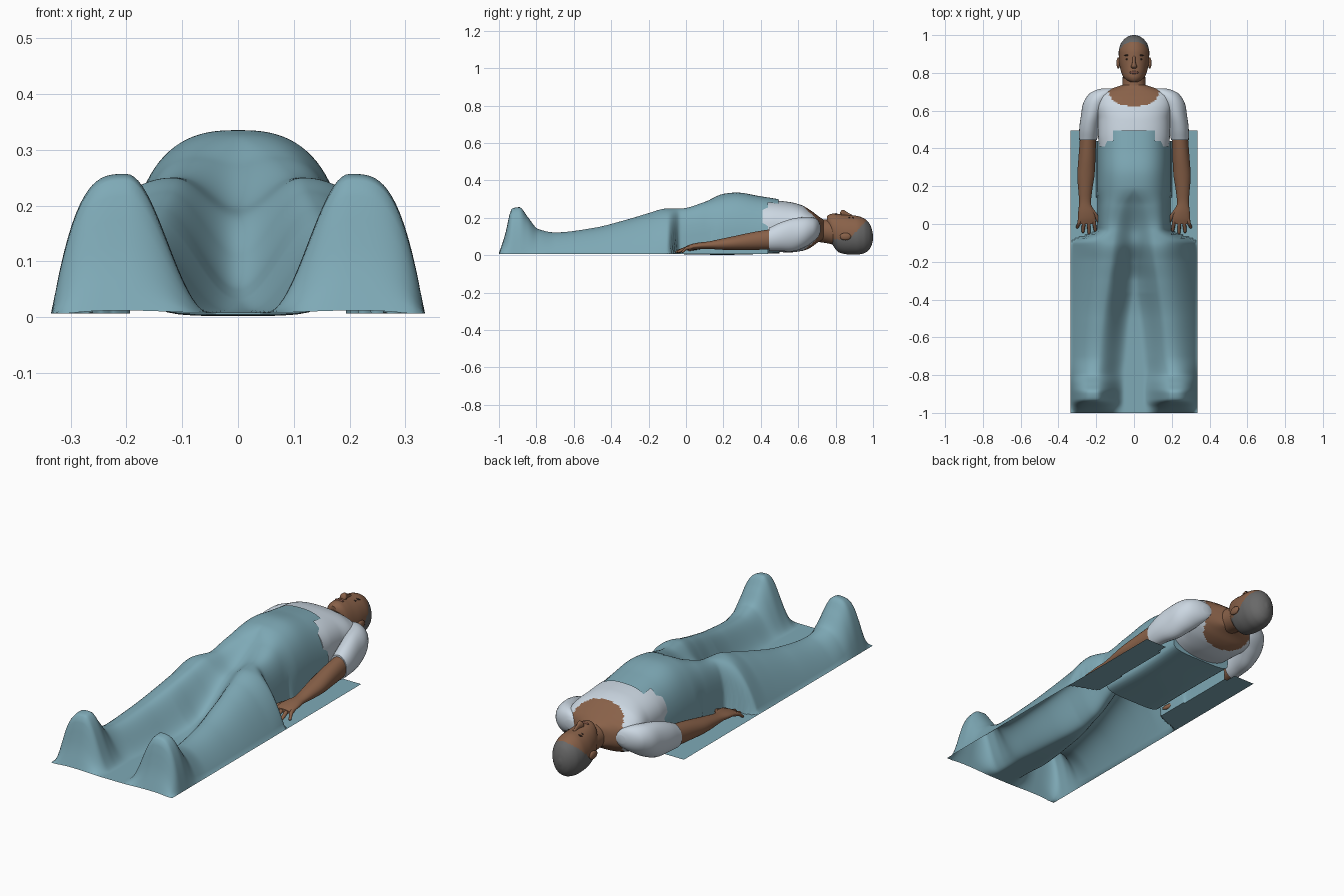
import bpy, bmesh, math
from mathutils import Matrix

if "Cube" in bpy.data.objects:
    bpy.data.objects.remove(bpy.data.objects["Cube"], do_unlink=True)

made = []


def material(name, rgb):
    mat = bpy.data.materials.new(name)
    mat.use_nodes = True
    colour = (*rgb, 1)
    mat.diffuse_color = colour
    mat.node_tree.nodes["Principled BSDF"].inputs["Base Color"].default_value = colour
    return mat


blue = material("blanket blue", (.21, .40, .47))
white = material("shirt white", (.60, .68, .76))
skin = material("skin brown", (.25, .12, .066))
grey = material("hair grey", (.14, .14, .14))
lip = material("lip brown", (.18, .075, .05))
dark = material("eye dark", (.06, .035, .025))


def finish(name, bm, mats, rule=None):
    """Turn a bmesh into an object; rule picks a material slot per face centre."""
    bmesh.ops.recalc_face_normals(bm, faces=bm.faces)
    if rule:
        for face in bm.faces:
            face.material_index = int(rule(face.calc_center_median()))
    mesh = bpy.data.meshes.new(name)
    bm.to_mesh(mesh)
    bm.free()
    for mat in mats:
        mesh.materials.append(mat)
    obj = bpy.data.objects.new(name, mesh)
    bpy.context.collection.objects.link(obj)
    made.append(obj)
    return obj


def sample(rows, t):
    """Smooth monotone interpolation of table rows keyed by their first value."""
    def slope(i, k):
        return (rows[i + 1][k] - rows[i][k]) / (rows[i + 1][0] - rows[i][0])

    def tangent(i, k):
        if i == 0:
            return slope(0, k)
        if i == len(rows) - 1:
            return slope(i - 1, k)
        a, b = slope(i - 1, k), slope(i, k)
        return 2 * a * b / (a + b) if a * b > 0 else 0

    i = 0
    while i < len(rows) - 2 and t > rows[i + 1][0]:
        i += 1
    h = rows[i + 1][0] - rows[i][0]
    u = min(1, max(0, (t - rows[i][0]) / h))
    out = []
    for k in range(1, len(rows[0])):
        p, q = rows[i][k], rows[i + 1][k]
        m, n = tangent(i, k) * h, tangent(i + 1, k) * h
        out.append(p + u * m + u * u * (3 * (q - p) - 2 * m - n)
                   + u ** 3 * (2 * (p - q) + m + n))
    return out


def loft(name, rows, mats, rule=None, side=1, steps=24, ring=28, power=2):
    """Closed skin over rings along y; row = (y, x, z, x radius, z radius)."""
    bm = bmesh.new()
    rings = []
    for j in range(steps + 1):
        f = .5 - .5 * math.cos(math.pi * j / steps)
        y = rows[0][0] + f * (rows[-1][0] - rows[0][0])
        x, z, rx, rz = sample(rows, y)
        loop = []
        for k in range(ring):
            a = math.tau * k / ring
            c, s = (math.copysign(abs(v) ** (2 / power), v) for v in (math.cos(a), math.sin(a)))
            loop.append(bm.verts.new((side * (x + rx * c), y, z + rz * s)))
        rings.append(loop)
    for low, high in zip(rings, rings[1:]):
        for k in range(ring):
            n = (k + 1) % ring
            bm.faces.new((low[k], low[n], high[n], high[k]))
    bm.faces.new(rings[0])
    bm.faces.new(rings[-1])
    return finish(name, bm, mats, rule)


def blob(name, loc, size, mat):
    bm = bmesh.new()
    bmesh.ops.create_uvsphere(bm, u_segments=16, v_segments=10, radius=1,
                              matrix=Matrix.LocRotScale(loc, None, size))
    return finish(name, bm, [mat])


# Blanket draped over feet, legs and belly:
# y, ridge height, valley height, ridge x, outer edge x, side power, side roundness
drape = [
    (-1, .012, .008, .2, .335, 3, 1),
    (-.97, .1, .008, .2, .335, 3, 1),
    (-.93, .25, .008, .2, .335, 3.2, 1),
    (-.89, .257, .008, .2, .335, 3.2, 1),
    (-.85, .21, .008, .2, .335, 3, 1),
    (-.79, .14, .008, .2, .335, 2.4, 1),
    (-.7, .122, .008, .19, .335, 2, 1),
    (-.5, .145, .012, .17, .335, 2, 1),
    (-.3, .195, .05, .14, .335, 2, 1),
    (-.2, .225, .11, .125, .335, 2, 1),
    (-.1, .25, .18, .115, .33, 2.2, .9),
    (-.03, .25, .2, .105, .19, 2.5, .4),
    (.1, .285, .272, .07, .19, 2.6, .36),
    (.2, .328, .328, .001, .2, 2.6, .36),
    (.27, .335, .335, .001, .2, 2.6, .36),
    (.4, .315, .315, .001, .2, 2.6, .36),
    (.495, .3, .3, .001, .2, 2.6, .36),
]


def drape_height(x, row):
    top, valley, ridge, edge, power, roundness = row
    x = abs(x)
    if x > ridge:
        u = min(1, (x - ridge) / (edge - ridge))
        z = top * (1 - u ** power) ** roundness
    else:
        u = min(1, (ridge - x) / min(ridge, .15))
        z = valley + (top - valley) * (.5 + .5 * math.cos(math.pi * u))
    return max(z, .007)


bm = bmesh.new()
cols, lines = 90, 160
grid = []
for j in range(lines + 1):
    y = -1 + 1.495 * j / lines
    row = sample(drape, y)
    grid.append([bm.verts.new((x, y, drape_height(x, row)))
                 for x in (.67 * (i / cols - .5) for i in range(cols + 1))])
for j in range(lines):
    for i in range(cols):
        corner = grid[j][i].co
        shows_shirt = corner.y > .435 and .11 < abs(corner.x + .0037) < .215
        if not shows_shirt:
            bm.faces.new((grid[j][i], grid[j][i + 1], grid[j + 1][i + 1], grid[j + 1][i]))
finish("blanket", bm, [blue])

# Blanket tucked under the back
loft("blanket_underside", [(-.01, 0, .06, .165, .055), (.2, 0, .06, .16, .058),
                           (.5, 0, .06, .17, .05)], [blue], power=4)


# Shirt body with a scooped neckline
def neckline(c):
    return abs(c.x / .14) ** 2.6 + abs((c.y - .74) / .115) ** 2.6 < 1


loft("shirt_body", [
    (.41, 0, .155, .185, .14), (.47, 0, .155, .19, .138), (.55, 0, .15, .19, .135),
    (.62, 0, .145, .2, .122), (.67, 0, .14, .2, .097), (.7, 0, .14, .165, .075),
    (.72, 0, .138, .11, .062), (.735, 0, .135, .065, .055)],
    [white, skin], neckline, steps=70, ring=96, power=2.3)

# Neck and head
loft("neck", [(.66, 0, .145, .08, .07), (.73, 0, .13, .062, .062),
              (.82, 0, .12, .058, .07)], [skin])


def hairline(c):
    return c.z < .085 + max(0, c.y - .87) * 1.05 or c.y > .972


loft("head", [
    (.753, 0, .178, .022, .03), (.765, 0, .165, .042, .052), (.785, 0, .138, .06, .084),
    (.82, 0, .117, .072, .103), (.87, 0, .109, .08, .105), (.91, 0, .107, .081, .104),
    (.95, 0, .104, .072, .094), (.98, 0, .1, .05, .07), (.994, 0, .098, .028, .04),
    (1, 0, .096, .008, .012)],
    [skin, grey], hairline, steps=60, ring=72)
loft("nose", [(.823, 0, .215, .009, .012), (.832, 0, .221, .018, .02),
              (.84, 0, .222, .014, .021), (.862, 0, .214, .008, .016),
              (.89, 0, .205, .008, .01)], [skin], steps=14, ring=16)
blob("lips", (0, .802, .219), (.024, .008, .006), lip)

for side, label in ((1, "left"), (-1, "right")):
    blob(label + "_ear", (side * .083, .852, .1), (.01, .03, .02), skin)
    blob(label + "_eye", (side * .031, .872, .201), (.013, .005, .004), dark)
    blob(label + "_eyebrow", (side * .032, .893, .201), (.02, .004, .004), dark)

    # Sleeve, arm and spread hand
    loft(label + "_sleeve", [
        (.445, .243, .085, .047, .062), (.5, .238, .098, .052, .075),
        (.58, .222, .11, .058, .088), (.64, .203, .125, .066, .08),
        (.685, .175, .138, .067, .062), (.71, .15, .142, .05, .04),
        (.718, .14, .142, .025, .02)], [white], side=side)
    loft(label + "_arm", [
        (.0, .25, .04, .038, .009), (.03, .25, .045, .046, .015),
        (.07, .254, .05, .041, .018), (.11, .259, .053, .031, .019),
        (.18, .258, .058, .037, .028), (.27, .254, .066, .046, .039),
        (.35, .249, .075, .045, .047), (.47, .243, .087, .042, .055)],
        [skin], side=side, steps=36)
    fingers = (("index", .216, .205, -.043), ("middle", .24, .238, -.055),
               ("ring", .262, .27, -.048), ("little", .284, .3, -.025))
    for finger, base, tip, end in fingers:
        loft(f"{label}_{finger}_finger", [
            (end, tip, .018, .003, .003), (end + .008, tip, .02, .008, .008),
            (.0, (base + tip) / 2, .036, .01, .01), (.035, base, .044, .011, .011)],
            [skin], side=side, steps=12, ring=12)
    loft(label + "_thumb", [
        (.0, .182, .03, .004, .004), (.012, .186, .032, .01, .01),
        (.04, .2, .038, .013, .012), (.085, .232, .048, .014, .014)],
        [skin], side=side, steps=12, ring=12)

# Smooth shading with sharp hems and caps
bpy.ops.object.select_all(action="DESELECT")
for obj in made:
    obj.select_set(True)
bpy.context.view_layer.objects.active = made[0]
bpy.ops.object.shade_smooth_by_angle(angle=math.radians(50))
